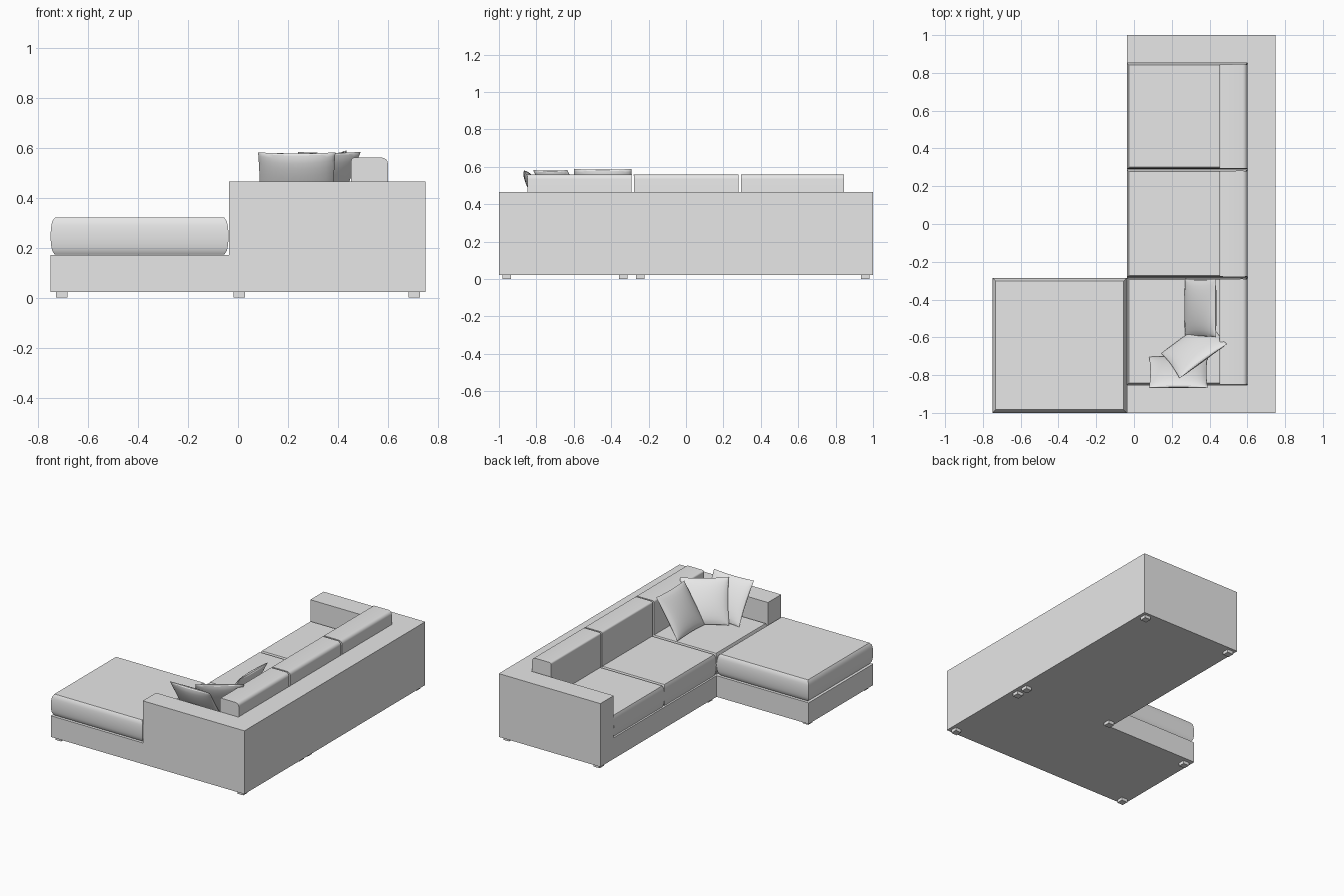
import bpy, bmesh, math
from mathutils import Matrix

if "Cube" in bpy.data.objects:
    bpy.data.objects.remove(bpy.data.objects["Cube"])

fabric = bpy.data.materials.new("grey fabric")
fabric.diffuse_color = (0.8, 0.8, 0.8, 1)
fabric.use_nodes = True
fabric.node_tree.nodes["Principled BSDF"].inputs["Base Color"].default_value = fabric.diffuse_color


def finish(name, bm, smooth=False):
    bmesh.ops.recalc_face_normals(bm, faces=bm.faces)
    me = bpy.data.meshes.new(name)
    bm.to_mesh(me)
    bm.free()
    me.materials.append(fabric)
    ob = bpy.data.objects.new(name, me)
    bpy.context.collection.objects.link(ob)
    if smooth:
        bpy.ops.object.select_all(action='DESELECT')
        ob.select_set(True)
        bpy.context.view_layer.objects.active = ob
        bpy.ops.object.shade_smooth_by_angle(angle=math.radians(30))
    return ob


def loft(name, rings, smooth=False):
    """Skin a stack of matching rings and cap both ends."""
    bm = bmesh.new()
    rows = [[bm.verts.new(p) for p in r] for r in rings]
    n = len(rows[0])
    for a, b in zip(rows, rows[1:]):
        for i in range(n):
            j = (i + 1) % n
            bm.faces.new((a[i], a[j], b[j], b[i]))
    bm.faces.new(rows[0])
    bm.faces.new(rows[-1])
    return finish(name, bm, smooth)


def prism(name, outline, z0, z1):
    return loft(name, [[(x, y, z) for x, y in outline] for z in (z0, z1)])


def rect(x0, x1, y0, y1):
    return [(x0, y0), (x1, y0), (x1, y1), (x0, y1)]


def seat_cushion(name, x0, x1, y0, y1, z0=0.172, z1=0.32, bulge=0.017):
    """Flat top and bottom with gently bulging sides."""
    rings = []
    steps = 10
    for k in range(steps + 1):
        t = k / steps
        d = bulge * (1 - math.sqrt(max(0, 1 - (2 * t - 1) ** 2)))
        z = z0 + (z1 - z0) * t
        rings.append([(x, y, z) for x, y in rect(x0 + d, x1 - d, y0 + d, y1 - d)])
    return loft(name, rings, True)


def back_cushion(name, y0, y1):
    """Upright cushion with softened top corners and slightly domed ends."""
    x0, x1, z0, z1 = 0.453, 0.6, 0.31, 0.56
    prof = [(x0, z0)]
    for cx, r, start in ((x0, 0.012, 180), (x1, 0.025, 90)):
        mx = cx + r if start == 180 else cx - r
        for k in range(6):
            a = math.radians(start - 18 * k)
            prof.append((mx + r * math.cos(a), z1 - r + r * math.sin(a)))
    prof.append((x1, z0))
    mid = (x0 + x1) / 2

    def dome(x):
        return 0.004 * (1 - ((x - mid) / (x1 - mid)) ** 2)
    return loft(name, [[(x, y0 - dome(x), z) for x, z in prof],
                       [(x, y1 + dome(x), z) for x, z in prof]], True)


def throw_pillow(name, centre, yaw, tilt=32, half=0.155, thick=0.036):
    """Square pillow, fat in the middle and thin along its seam."""
    bm = bmesh.new()
    n = 14
    grids = []
    for side in (-1, 1):
        g = []
        for i in range(n + 1):
            row = []
            for j in range(n + 1):
                u = math.sin(math.pi * (i / n - 0.5))
                v = math.sin(math.pi * (j / n - 0.5))
                x = half * u * (1 - 0.04 * (1 - v * v))
                z = half * v * (1 - 0.04 * (1 - u * u))
                y = side * thick * ((1 - u * u) * (1 - v * v)) ** 0.5
                row.append(bm.verts.new((x, y, z)))
            g.append(row)
        for i in range(n):
            for j in range(n):
                bm.faces.new((g[i][j], g[i + 1][j], g[i + 1][j + 1], g[i][j + 1]))
    bmesh.ops.remove_doubles(bm, verts=bm.verts, dist=1e-5)
    m = (Matrix.Translation(centre) @ Matrix.Rotation(math.radians(yaw), 4, 'Z')
         @ Matrix.Rotation(math.radians(-tilt), 4, 'X'))
    bmesh.ops.transform(bm, matrix=m, verts=bm.verts)
    return finish(name, bm, True)


# Frame: back and both arms in one U-shaped body
F = -0.037
prism("back_and_arms", [(F, -1), (0.75, -1), (0.75, 1), (F, 1), (F, 0.853),
                        (0.6, 0.853), (0.6, -0.853), (F, -0.853)], 0.022, 0.465)

# Platforms under the seats and the chaise
prism("seat_base", rect(F, 0.6, -0.853, 0.853), 0.022, 0.17)
prism("chaise_base", rect(-0.75, F, -1, -0.285), 0.022, 0.17)

# Seat and back cushions, three in a row
for k, (y0, y1) in enumerate(((-0.852, -0.284), (-0.282, 0.288), (0.291, 0.852))):
    seat_cushion(f"seat_cushion_{k + 1}", F, 0.6, y0, y1, bulge=0.01)
    back_cushion(f"back_cushion_{k + 1}", y0 + 0.004, y1 - 0.008)
seat_cushion("chaise_cushion", -0.75, F - 0.001, -1, -0.285)

# Throw pillows in the corner
throw_pillow("pillow_back", (0.352, -0.445, 0.458), -90)
throw_pillow("pillow_corner", (0.318, -0.66, 0.452), -144)
throw_pillow("pillow_arm", (0.235, -0.785, 0.45), 180)

# Feet
feet = [(0.705, 0.958), (0.005, 0.958), (0.705, -0.245), (0.705, -0.335),
        (0.705, -0.958), (0.005, -0.245), (-0.705, -0.335), (-0.705, -0.958)]
for k, (x, y) in enumerate(feet):
    prism(f"foot_{k + 1}", rect(x - 0.023, x + 0.023, y - 0.023, y + 0.023), 0, 0.024)
